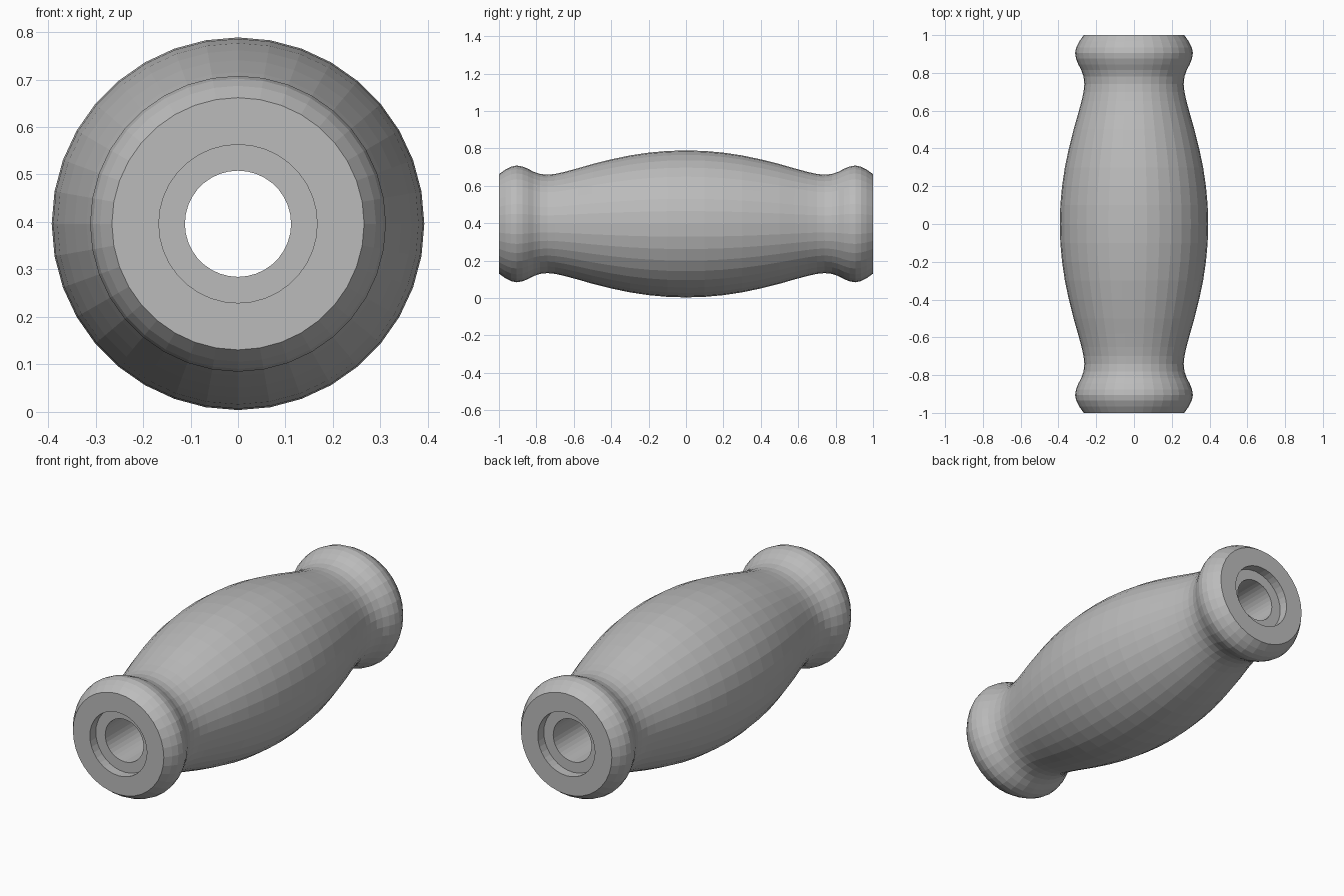
import bpy, bmesh, math

cube = bpy.data.objects.get("Cube")
if cube:
    bpy.data.objects.remove(cube)

CENTRE_Z = 0.396

grey = bpy.data.materials.new("plain grey")
grey.use_nodes = True
colour = (0.5, 0.5, 0.5, 1)
grey.diffuse_color = colour
grey.node_tree.nodes["Principled BSDF"].inputs["Base Color"].default_value = colour

# Half of the outer outline, (distance along axis, radius), middle to end
outer_half = [(0, 0.393), (0.1, 0.390), (0.2, 0.381), (0.3, 0.366), (0.4, 0.345),
              (0.5, 0.320), (0.58, 0.297), (0.65, 0.278), (0.7, 0.267), (0.74, 0.263),
              (0.78, 0.267), (0.815, 0.279), (0.845, 0.295), (0.875, 0.307),
              (0.905, 0.312), (0.935, 0.306), (0.965, 0.291), (1, 0.266)]
# Stepped bore: counterbore recess, then the through hole
bore_half = [(1, 0.167), (0.95, 0.167), (0.95, 0.112)]


def mirrored(points):
    return [(-y, r) for y, r in reversed(points)]


def lathe(name, profile, sides):
    """Revolve a closed profile around the y axis."""
    bm = bmesh.new()
    rings = []
    for y, r in profile:
        ring = []
        for i in range(sides):
            a = math.tau * i / sides
            ring.append(bm.verts.new((r * math.sin(a), y, CENTRE_Z + r * math.cos(a))))
        rings.append(ring)
    for k, ring in enumerate(rings):
        following = rings[(k + 1) % len(rings)]
        for i in range(sides):
            j = (i + 1) % sides
            bm.faces.new((ring[i], ring[j], following[j], following[i]))
    bmesh.ops.recalc_face_normals(bm, faces=bm.faces)
    mesh = bpy.data.meshes.new(name)
    bm.to_mesh(mesh)
    bm.free()
    mesh.materials.append(grey)
    obj = bpy.data.objects.new(name, mesh)
    bpy.context.collection.objects.link(obj)
    return obj


# Handle grip with flared ends and a bore through the middle
half = outer_half + bore_half
lathe("handle_grip", mirrored(half) + half[1:], 36)
